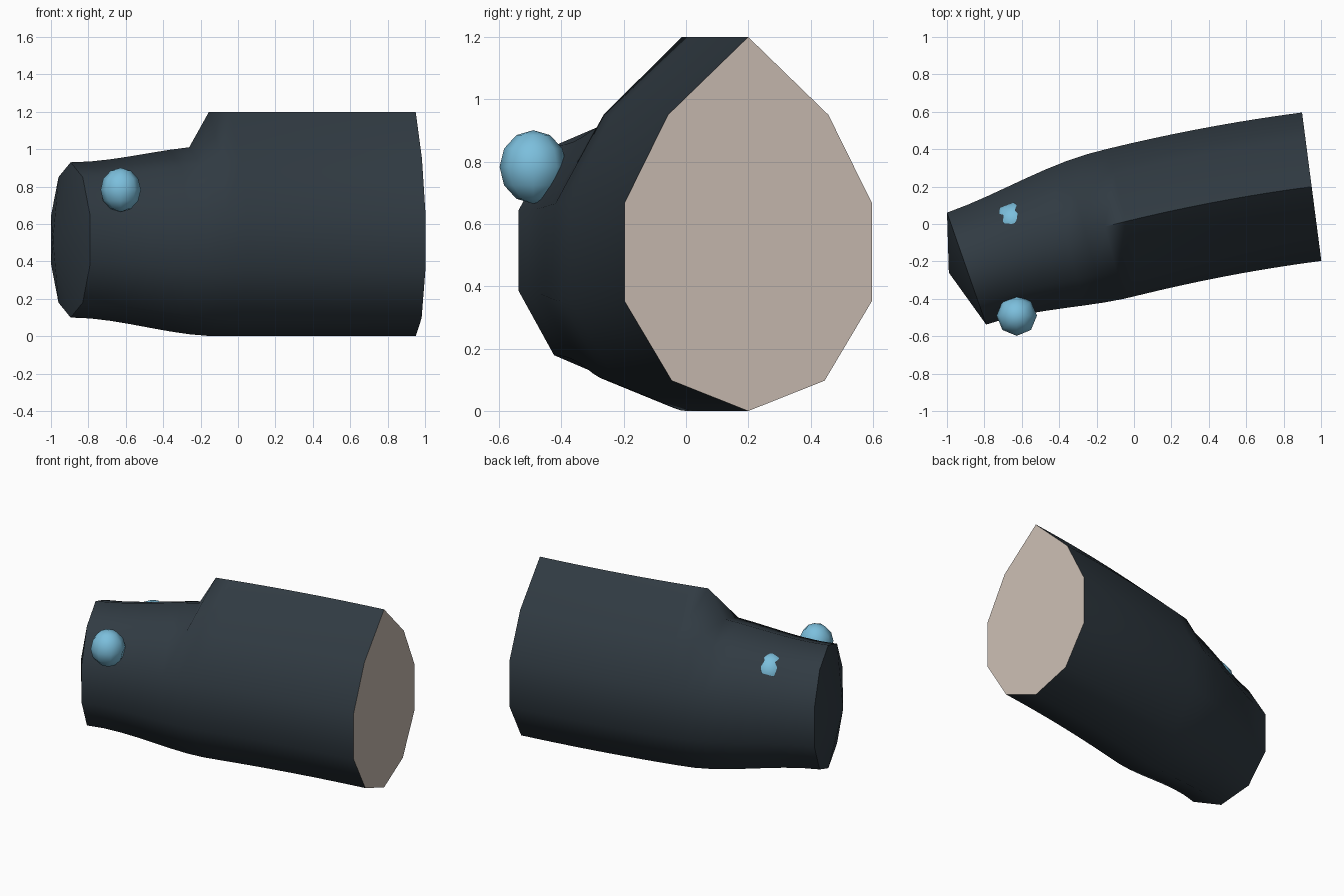
import bpy, bmesh, math

if "Cube" in bpy.data.objects:
    bpy.data.objects.remove(bpy.data.objects["Cube"])


def material(name, rgb):
    m = bpy.data.materials.new(name)
    m.diffuse_color = (*rgb, 1)
    m.use_nodes = True
    m.node_tree.nodes["Principled BSDF"].inputs["Base Color"].default_value = m.diffuse_color
    return m


dark = material("dark slate", (0.03, 0.043, 0.055))
beige = material("pale beige", (0.57, 0.49, 0.43))
blue = material("sky blue", (0.20, 0.52, 0.72))

X_NOSE, X_MID, X_TAIL = -0.895, -0.1, 0.95
SIDES = 10


def spine(x):
    """Centre line height in plan (y) and its slope."""
    if x < X_MID:
        k, d = 0.1 / (X_MID - X_NOSE), x - X_MID
    else:
        k, d = 0.12 / (X_TAIL - X_MID), x - X_MID
    return 0.25 * d - k * d * d / 2, 0.25 - k * d


def ring(bm, x):
    """Ten-sided section square to the spine, with a peaked top on the hood."""
    y, slope = spine(x)
    length = math.hypot(1, slope)
    nx, ny = -slope / length, 1 / length
    t = min(1, (x - X_NOSE) / (X_MID - X_NOSE))
    e = t * t * (3 - 2 * t)
    half_w = (0.317 + 0.083 * e) / math.cos(math.radians(18))
    half_h, mid = 0.415 + 0.095 * e, 0.515 - 0.005 * e
    hood = x > -0.2
    verts = []
    for i in range(SIDES):
        a = 2 * math.pi * i / SIDES
        w, z = half_w * math.sin(a), mid + half_h * math.cos(a)
        if hood and i == 0:
            z = 1.2
        elif hood and i in (1, SIDES - 1):
            z, w = 0.95, w * 1.05
        verts.append(bm.verts.new((x + nx * w, y + ny * w, z)))
    return verts


def finish(bm, name, mats, angle):
    bmesh.ops.recalc_face_normals(bm, faces=bm.faces)
    me = bpy.data.meshes.new(name)
    bm.to_mesh(me)
    bm.free()
    ob = bpy.data.objects.new(name, me)
    bpy.context.collection.objects.link(ob)
    for m in mats:
        me.materials.append(m)
    bpy.ops.object.select_all(action='DESELECT')
    ob.select_set(True)
    bpy.context.view_layer.objects.active = ob
    bpy.ops.object.shade_smooth_by_angle(angle=math.radians(angle))
    return ob


# Curved body: tapered front part, then a step up to the peaked part
bm = bmesh.new()
X_STEP = -0.155
stations = [X_NOSE + (X_STEP - X_NOSE) * i / 7 for i in range(8)]
stations += [X_STEP + (X_TAIL - X_STEP) * i / 10 for i in range(1, 11)]
rings = [ring(bm, x) for x in stations]
for a, b in zip(rings, rings[1:]):
    for i in range(SIDES):
        j = (i + 1) % SIDES
        bm.faces.new((a[i], a[j], b[j], b[i]))
# Shallow pointed nose end
tip = bm.verts.new((-0.99, -0.26, 0.515))
for i in range(SIDES):
    bm.faces.new((rings[0][i], rings[0][(i + 1) % SIDES], tip))
# Flat pale cut end
bm.faces.new(rings[-1]).material_index = 1
finish(bm, "body", [dark, beige], 62)

# Eyes: the front one bulges out, the back one barely breaks the surface
for name, loc in (("front_eye", (-0.627, -0.49, 0.783)),
                  ("back_eye", (-0.643, 0.012, 0.783))):
    bm = bmesh.new()
    bmesh.ops.create_uvsphere(bm, u_segments=8, v_segments=6, radius=1)
    bmesh.ops.scale(bm, vec=(0.108, 0.108, 0.118), verts=bm.verts)
    bmesh.ops.translate(bm, vec=loc, verts=bm.verts)
    finish(bm, name, [blue], 60)
